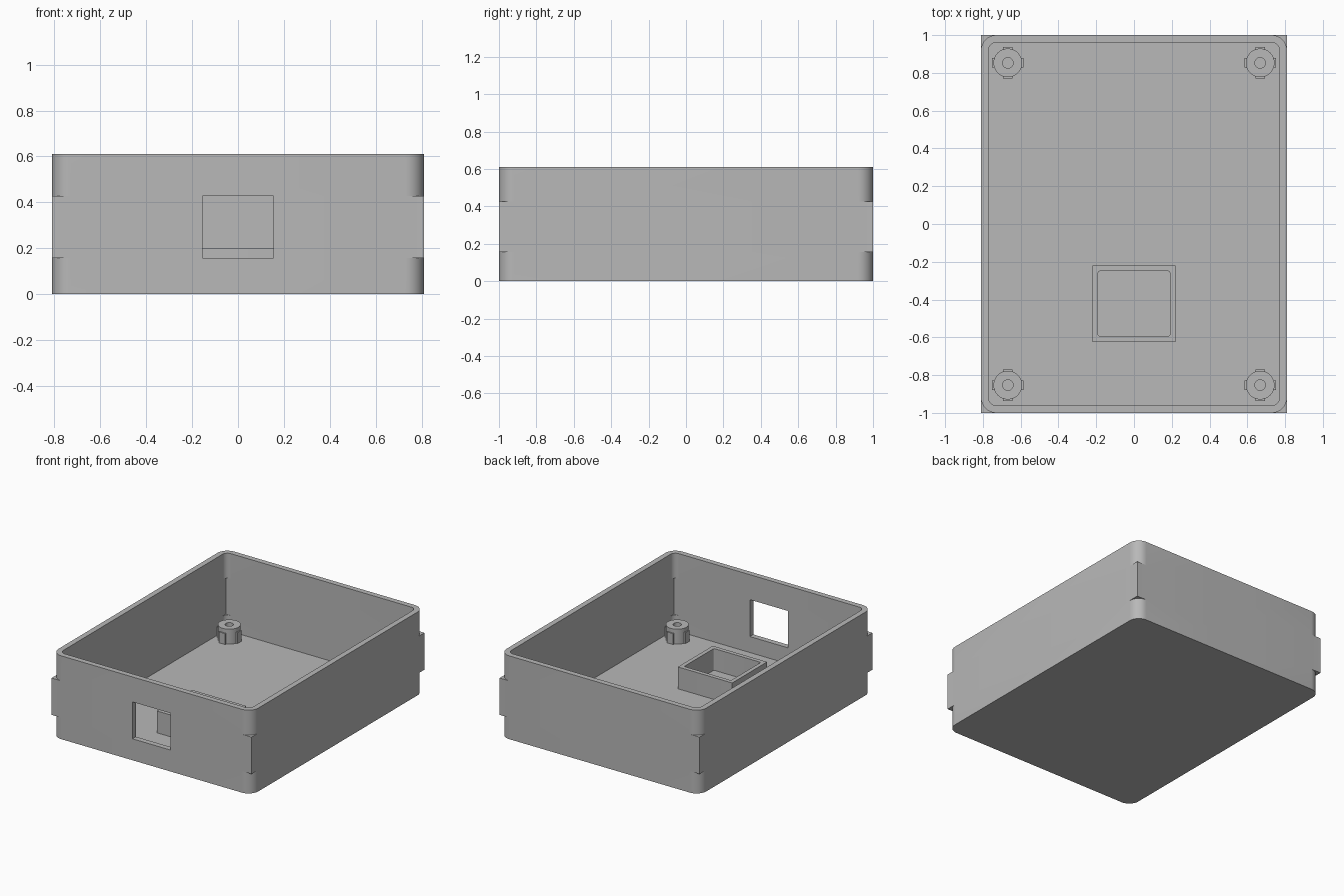
import bpy, bmesh, math
from mathutils import Matrix, Vector

cube = bpy.data.objects.get("Cube")
if cube:
    bpy.data.objects.remove(cube, do_unlink=True)

grey = bpy.data.materials.new("plain grey")
grey.use_nodes = True
COLOUR = (0.48, 0.48, 0.48, 1)
grey.diffuse_color = COLOUR
grey.node_tree.nodes["Principled BSDF"].inputs["Base Color"].default_value = COLOUR

HX, HY, HEIGHT = 0.81, 1.0, 0.61      # outer half sizes and height
WALL, FLOOR = 0.04, 0.04
LOW, HIGH = 0.157, 0.427              # band with square corners, also the window
WINDOW = 0.155                        # window half width
SEGMENTS = 8


def outline(hx, hy, r, z, square=False):
    """Rounded rectangle; square pushes each arc out into a sharp corner."""
    points = []
    for quarter, (sx, sy) in enumerate(((1, 1), (-1, 1), (-1, -1), (1, -1))):
        for i in range(SEGMENTS + 1):
            a = (quarter + i / SEGMENTS) * math.pi / 2
            if square and 0 < i < SEGMENTS:
                points.append(Vector((sx * hx, sy * hy, z)))
            else:
                points.append(Vector((sx * (hx - r) + r * math.cos(a),
                                      sy * (hy - r) + r * math.sin(a), z)))
    return points


def loft(rings):
    """Skin a stack of rings and cap both ends."""
    bm = bmesh.new()
    loops = [[bm.verts.new(p) for p in ring] for ring in rings]
    n = len(loops[0])
    for a, b in zip(loops, loops[1:]):
        for i in range(n):
            j = (i + 1) % n
            bm.faces.new((a[i], a[j], b[j], b[i]))
    bm.faces.new(loops[0])
    bm.faces.new(loops[-1])
    bmesh.ops.remove_doubles(bm, verts=bm.verts, dist=0.0001)
    return bm


def finish(bm, name, location=(0, 0, 0)):
    bmesh.ops.recalc_face_normals(bm, faces=bm.faces)
    for f in bm.faces:
        f.smooth = True
    for e in bm.edges:
        e.smooth = e.calc_face_angle(math.pi) < math.radians(30)
    mesh = bpy.data.meshes.new(name)
    bm.to_mesh(mesh)
    bm.free()
    mesh.materials.append(grey)
    obj = bpy.data.objects.new(name, mesh)
    obj.location = location
    bpy.context.collection.objects.link(obj)
    return obj


# Open case: up the outside, over the rim, down the inside to the floor
def outer(z, square=False):
    return outline(HX, HY, 0.08, z, square)


def inner(z, square=False):
    return outline(HX - WALL, HY - WALL, 0.04, z, square)


case = loft([outer(0), outer(LOW), outer(LOW, True), outer(HIGH, True),
             outer(HIGH), outer(HEIGHT), inner(HEIGHT), inner(HIGH),
             inner(HIGH, True), inner(LOW, True), inner(LOW), inner(FLOOR)])

# Window through the front wall
for x in (-WINDOW, WINDOW):
    bmesh.ops.bisect_plane(case, geom=case.verts[:] + case.edges[:] + case.faces[:],
                           plane_co=(x, 0, 0), plane_no=(1, 0, 0))
opening = []
for f in case.faces:
    c = f.calc_center_median()
    if abs(c.x) < WINDOW and c.y < -0.9 and LOW < c.z < HIGH:
        opening.append(f)
bmesh.ops.delete(case, geom=opening, context='FACES')
bmesh.ops.bridge_loops(case, edges=[e for e in case.edges if e.is_boundary])
finish(case, "case")

# Raised holder on the floor
holder = loft([outline(0.22, 0.202, 0.001, FLOOR - 0.01),
               outline(0.22, 0.202, 0.001, 0.2),
               outline(0.19, 0.172, 0.01, 0.2),
               outline(0.19, 0.172, 0.01, FLOOR + 0.001)])
finish(holder, "holder", (0, -0.422, 0))

# Screw posts with four short ribs each
for side, sx in (("left", 1), ("right", -1)):
    for end, sy in (("front", -1), ("back", 1)):
        post = loft([outline(r, r, r, z) for r, z in
                     ((0.076, FLOOR - 0.01), (0.076, 0.15),
                      (0.028, 0.15), (0.028, FLOOR + 0.001))])
        for k in range(4):
            place = (Matrix.Rotation(k * math.pi / 2, 4, 'Z')
                     @ Matrix.Translation((0.07, 0, 0.075))
                     @ Matrix.Diagonal((0.026, 0.05, 0.09, 1)))
            bmesh.ops.create_cube(post, size=1, matrix=place)
        finish(post, f"screw_post_{end}_{side}", (sx * 0.668, sy * 0.853, 0))
